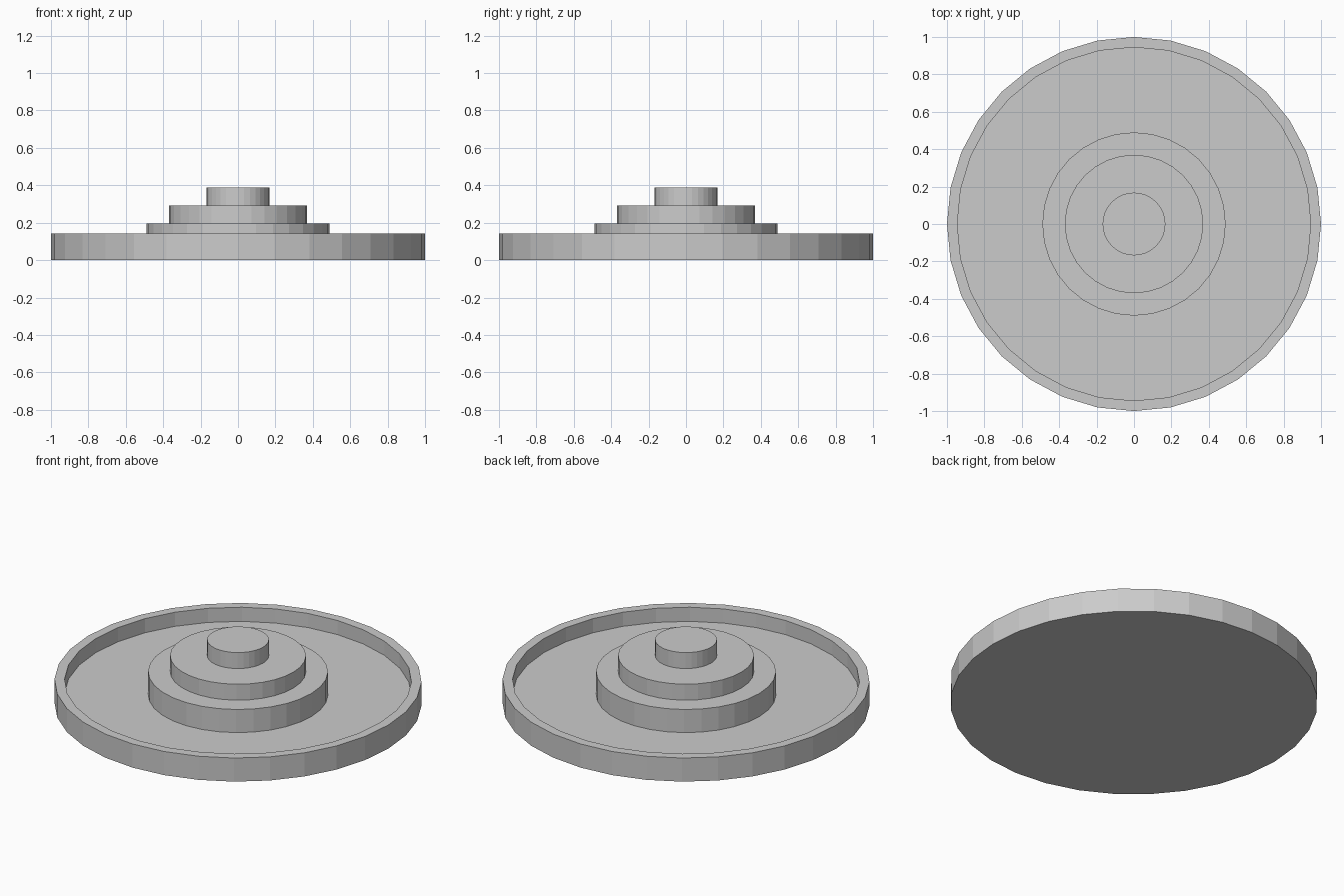
import bpy, bmesh
from math import cos, sin, tau

if "Cube" in bpy.data.objects:
    bpy.data.objects.remove(bpy.data.objects["Cube"])

SIDES = 32

# Half cross-section (radius, height), from the underside outwards and up to the top knob
profile = [
    (1.0, 0.0), (1.0, 0.142),        # outer wall
    (0.945, 0.142), (0.945, 0.057),  # rim lip and inner wall
    (0.49, 0.057), (0.49, 0.196),    # tray floor, wide step
    (0.37, 0.196), (0.37, 0.292),    # middle step
    (0.168, 0.292), (0.168, 0.388),  # top knob
]


def lathe(name, points, sides):
    """Spin a profile around z and close both ends with flat caps."""
    bm = bmesh.new()
    rings = [[bm.verts.new((r * cos(tau * i / sides), r * sin(tau * i / sides), z))
              for i in range(sides)] for r, z in points]
    for low, high in zip(rings, rings[1:]):
        for i in range(sides):
            j = (i + 1) % sides
            bm.faces.new((low[i], low[j], high[j], high[i]))
    bm.faces.new(rings[0][::-1])
    bm.faces.new(rings[-1])
    bmesh.ops.recalc_face_normals(bm, faces=bm.faces[:])
    mesh = bpy.data.meshes.new(name)
    bm.to_mesh(mesh)
    bm.free()
    obj = bpy.data.objects.new(name, mesh)
    bpy.context.collection.objects.link(obj)
    return obj


# Round tray with a raised rim and a stepped centre
lathe("stepped_round_tray", profile, SIDES)
